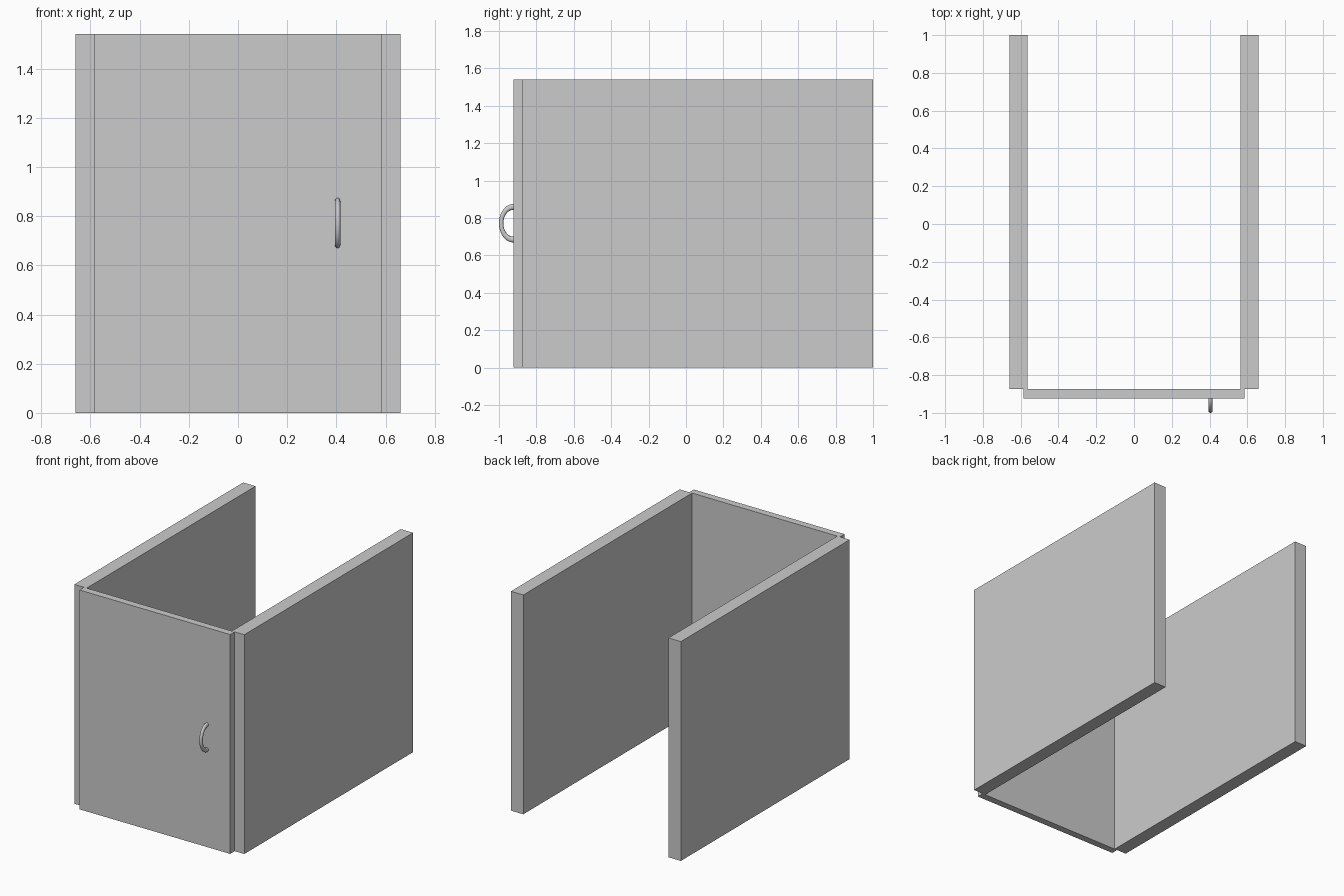
import bpy, bmesh
from math import radians

if "Cube" in bpy.data.objects:
    bpy.data.objects.remove(bpy.data.objects["Cube"])

H = 1.54          # shared panel height
Y_DOOR = -0.923   # front face of the door


def panel(name, x0, x1, y0, y1):
    """Upright box standing on the ground."""
    bpy.ops.mesh.primitive_cube_add(size=1, location=((x0 + x1) / 2, (y0 + y1) / 2, H / 2))
    ob = bpy.context.object
    ob.name = name
    ob.scale = (x1 - x0, y1 - y0, H)
    bpy.ops.object.transform_apply(location=False, rotation=False, scale=True)
    return ob


# Side walls
panel("left_wall", -0.66, -0.564, -0.873, 1.0)
panel("right_wall", 0.564, 0.66, -0.873, 1.0)

# Door overlapping the wall fronts
panel("door", -0.585, 0.585, Y_DOOR, -0.873)

# Handle: squashed half ring
bpy.ops.mesh.primitive_torus_add(major_radius=0.0872, minor_radius=0.0155,
                                 major_segments=48, minor_segments=16)
handle = bpy.context.object
handle.name = "door_handle"
bm = bmesh.new()
bm.from_mesh(handle.data)
bmesh.ops.bisect_plane(bm, geom=bm.verts[:] + bm.edges[:] + bm.faces[:],
                       plane_co=(0, 0, 0), plane_no=(0, 1, 0), clear_outer=True)
bmesh.ops.holes_fill(bm, edges=[e for e in bm.edges if e.is_boundary], sides=0)
bm.to_mesh(handle.data)
bm.free()
handle.scale = (1, 0.75, 0.72)
handle.rotation_euler = (0, radians(90), 0)
handle.location = (0.405, Y_DOOR, 0.772)
bpy.ops.object.transform_apply(location=False, rotation=True, scale=True)
bpy.ops.object.shade_smooth_by_angle(angle=radians(40))
